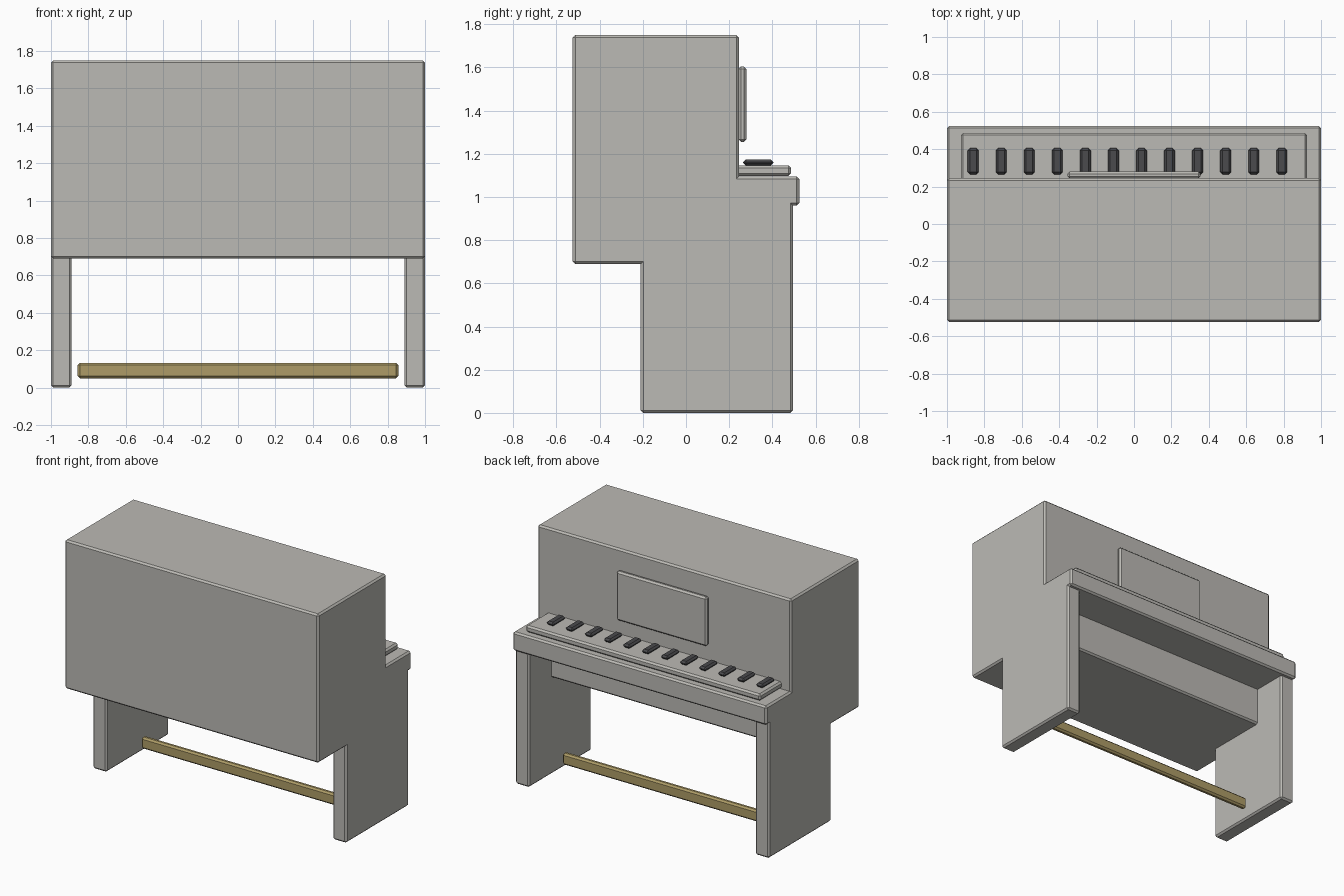
import bpy

cube = bpy.data.objects.get("Cube")
if cube:
    bpy.data.objects.remove(cube, do_unlink=True)


def material(name, colour):
    mat = bpy.data.materials.new(name)
    mat.use_nodes = True
    mat.diffuse_color = (*colour, 1)
    mat.node_tree.nodes["Principled BSDF"].inputs["Base Color"].default_value = (*colour, 1)
    return mat


grey = material("warm grey", (0.5, 0.49, 0.46))
brass = material("dull brass", (0.42, 0.33, 0.135))
black = material("charcoal", (0.07, 0.07, 0.075))


def box(name, x, y, z, mat, bevel=0.012):
    """Chamfered box from (min, max) ranges on each axis."""
    ranges = (x, y, z)
    bpy.ops.mesh.primitive_cube_add(size=1, location=[(a + b) / 2 for a, b in ranges])
    obj = bpy.context.object
    obj.name = name
    obj.scale = [b - a for a, b in ranges]
    bpy.ops.object.transform_apply(location=False, rotation=False, scale=True)
    obj.data.materials.append(mat)
    mod = obj.modifiers.new("chamfer", "BEVEL")
    mod.width = bevel
    mod.segments = 1
    return obj


# Cabinet and key shelf
box("cabinet", (-1, 1), (-0.525, 0.245), (0.69, 1.75), grey)
box("key_shelf", (-1, 1), (0.15, 0.525), (0.96, 1.095), grey)

# Side panels that act as legs
for side, x in (("right", (-1, -0.89)), ("left", (0.89, 1))):
    box(side + "_leg", x, (-0.21, 0.495), (0, 1.05), grey)

# Keyboard plate with raised dark keys
box("keyboard", (-0.925, 0.925), (0.2, 0.487), (1.098, 1.146), grey)
for i in range(12):
    cx = -0.86 + 0.15 * i
    box(f"dark_key_{i + 1}", (cx - 0.029, cx + 0.029), (0.265, 0.405), (1.146, 1.174), black)

# Music panel on the cabinet
box("music_panel", (-0.356, 0.356), (0.243, 0.28), (1.255, 1.605), grey)

# Low brass rail between the legs
box("foot_rail", (-0.857, 0.857), (0.13, 0.17), (0.05, 0.132), brass)
